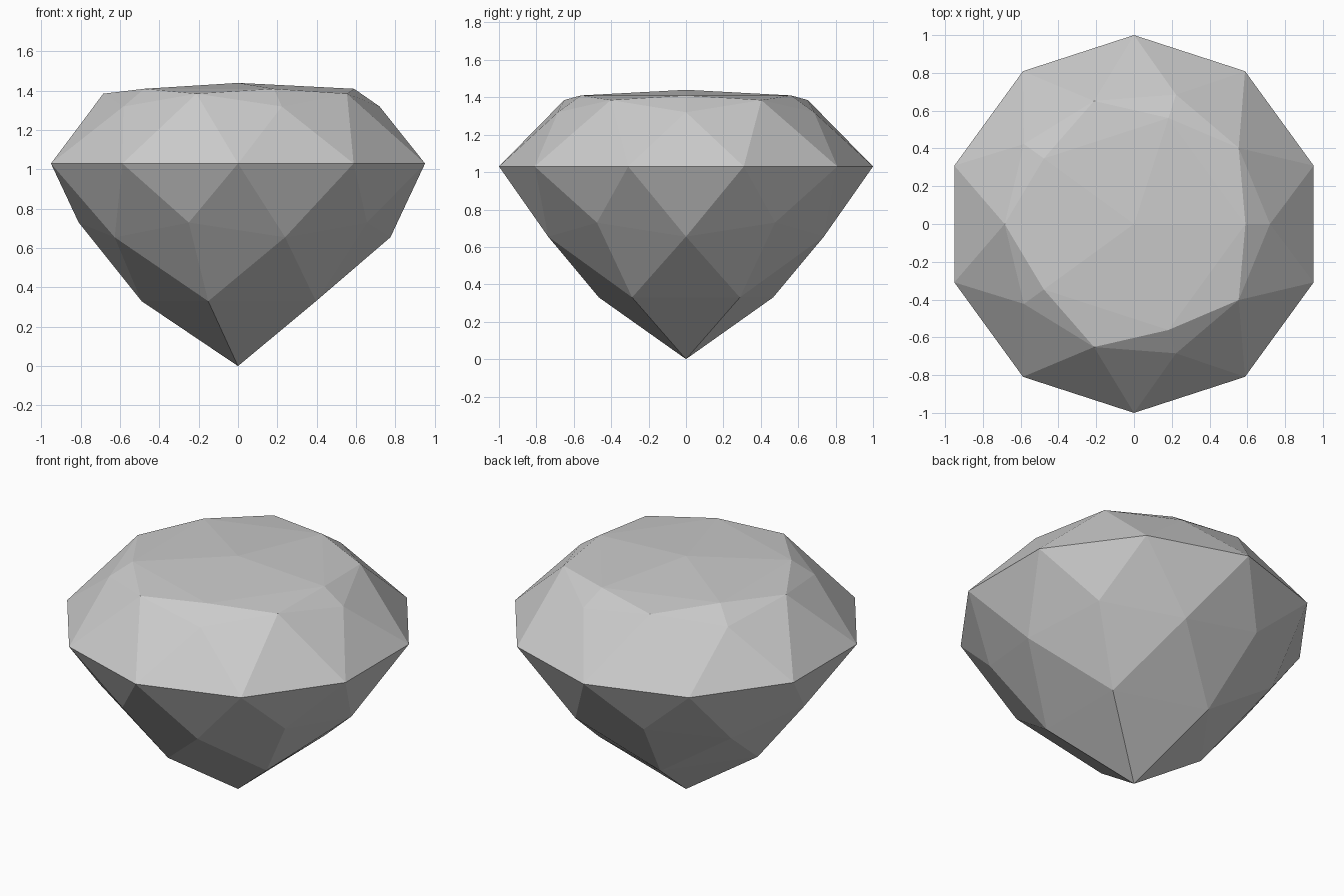
import bpy
import bmesh
from mathutils import Vector

cube = bpy.data.objects.get("Cube")
if cube:
    bpy.data.objects.remove(cube, do_unlink=True)

# Gem profile: height of each ring on a unit icosphere -> (radius, height) of the cut stone
RINGS = {
    -1.0: (0.0, 0.0),        # bottom point
    -0.851: (0.49, 0.33),    # lower pavilion
    -0.526: (0.775, 0.655),  # middle pavilion
    -0.447: (0.81, 0.73),    # upper pavilion
    0.0: (1.0, 1.03),        # girdle
    0.447: (0.72, 1.32),     # lower crown
    0.526: (0.685, 1.385),   # upper crown
    0.851: (0.59, 1.41),     # table rim
    1.0: (0.0, 1.44),        # table centre
}

# Faceted stone: an icosphere whose rings are moved onto the gem profile
bm = bmesh.new()
bmesh.ops.create_icosphere(bm, subdivisions=2, radius=1.0)
for v in bm.verts:
    ring = min(RINGS, key=lambda h: abs(h - v.co.z))
    radius, height = RINGS[ring]
    flat = Vector((v.co.x, v.co.y, 0.0))
    flat = flat.normalized() * radius if radius else Vector()
    v.co = flat + Vector((0.0, 0.0, height))
for f in bm.faces:
    f.smooth = False
bm.normal_update()

mesh = bpy.data.meshes.new("gemstone")
bm.to_mesh(mesh)
bm.free()
gem = bpy.data.objects.new("gemstone", mesh)
bpy.context.collection.objects.link(gem)

# Plain grey stone
grey = bpy.data.materials.new("light_grey")
grey.use_nodes = True
colour = (0.6, 0.6, 0.6, 1.0)
grey.diffuse_color = colour
for node in grey.node_tree.nodes:
    if node.type == "BSDF_PRINCIPLED":
        node.inputs["Base Color"].default_value = colour
mesh.materials.append(grey)
